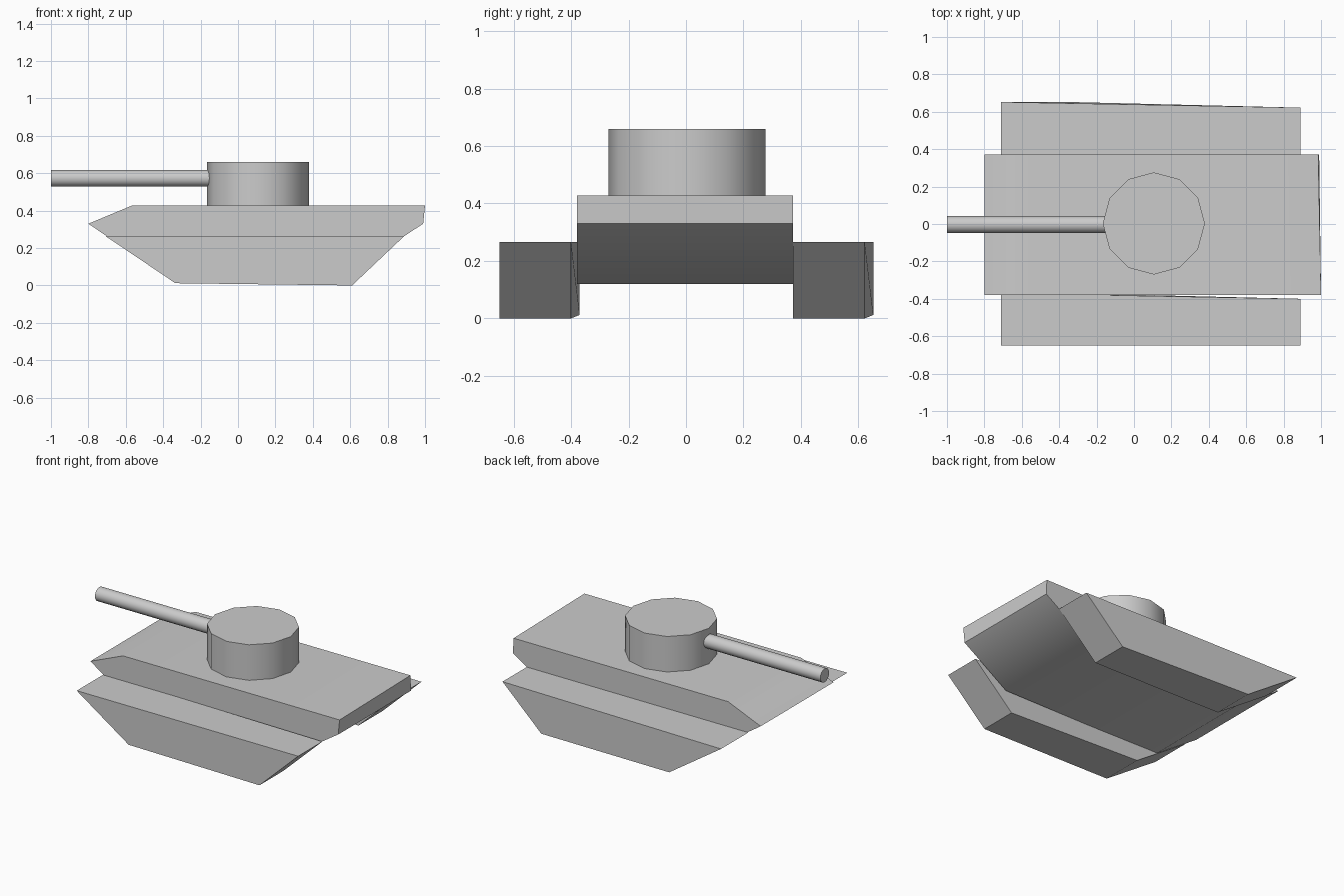
import bpy, bmesh, math

if "Cube" in bpy.data.objects:
    bpy.data.objects.remove(bpy.data.objects["Cube"])


def new_object(name, bm, angle):
    bmesh.ops.recalc_face_normals(bm, faces=bm.faces)
    mesh = bpy.data.meshes.new(name)
    bm.to_mesh(mesh)
    bm.free()
    obj = bpy.data.objects.new(name, mesh)
    bpy.context.collection.objects.link(obj)
    if angle:
        bpy.ops.object.select_all(action='DESELECT')
        bpy.context.view_layer.objects.active = obj
        obj.select_set(True)
        bpy.ops.object.shade_smooth_by_angle(angle=math.radians(angle))
    return obj


def prism(name, near, far, angle=0):
    """Join two matching side outlines, given as (x, y, z) points."""
    bm = bmesh.new()
    a = [bm.verts.new(p) for p in near]
    b = [bm.verts.new(p) for p in far]
    bm.faces.new(a)
    bm.faces.new(b[::-1])
    for i in range(len(a)):
        j = (i + 1) % len(a)
        bm.faces.new((a[i], b[i], b[j], a[j]))
    return new_object(name, bm, angle)


def cylinder(name, sides, radius, length, location, rotation=(0, 0, 0)):
    bpy.ops.mesh.primitive_cylinder_add(vertices=sides, radius=radius, depth=length,
                                        location=location, rotation=rotation)
    obj = bpy.context.object
    obj.name = name
    bpy.ops.object.shade_smooth_by_angle(angle=math.radians(40))
    return obj


# Hull: wedge nose, sloped underside, slightly skewed rear edge
outline = [(-0.80, 0.33), (-0.565, 0.428), (1.0, 0.428),
           (0.99, 0.33), (0.67, 0.12), (-0.49, 0.12)]
near = [(x, -0.38, z) for x, z in outline]
far = [(x, 0.372, z) for x, z in outline]
far[2] = (0.985, 0.372, 0.428)
hull = prism("hull", near, far, 55)
weighted = hull.modifiers.new("weighted_normals", 'WEIGHTED_NORMAL')
weighted.keep_sharp = True

# Tracks: same shape on both sides, narrowing a little toward the rear
track = [(-0.71, 0.265), (0.89, 0.265), (0.61, 0.0), (-0.335, 0.012)]
widths = [0.28, 0.25, 0.25, 0.28]
for name, y in (("track_right", -0.65), ("track_left", 0.372)):
    prism(name, [(x, y, z) for x, z in track],
          [(x, y + w, z) for (x, z), w in zip(track, widths)])

# Turret drum
cylinder("turret", 12, 0.273, 0.232, (0.106, 0.003, 0.544))

# Gun barrel running into the turret
cylinder("gun_barrel", 16, 0.045, 0.90, (-0.55, -0.003, 0.573), (0, math.pi / 2, 0))
